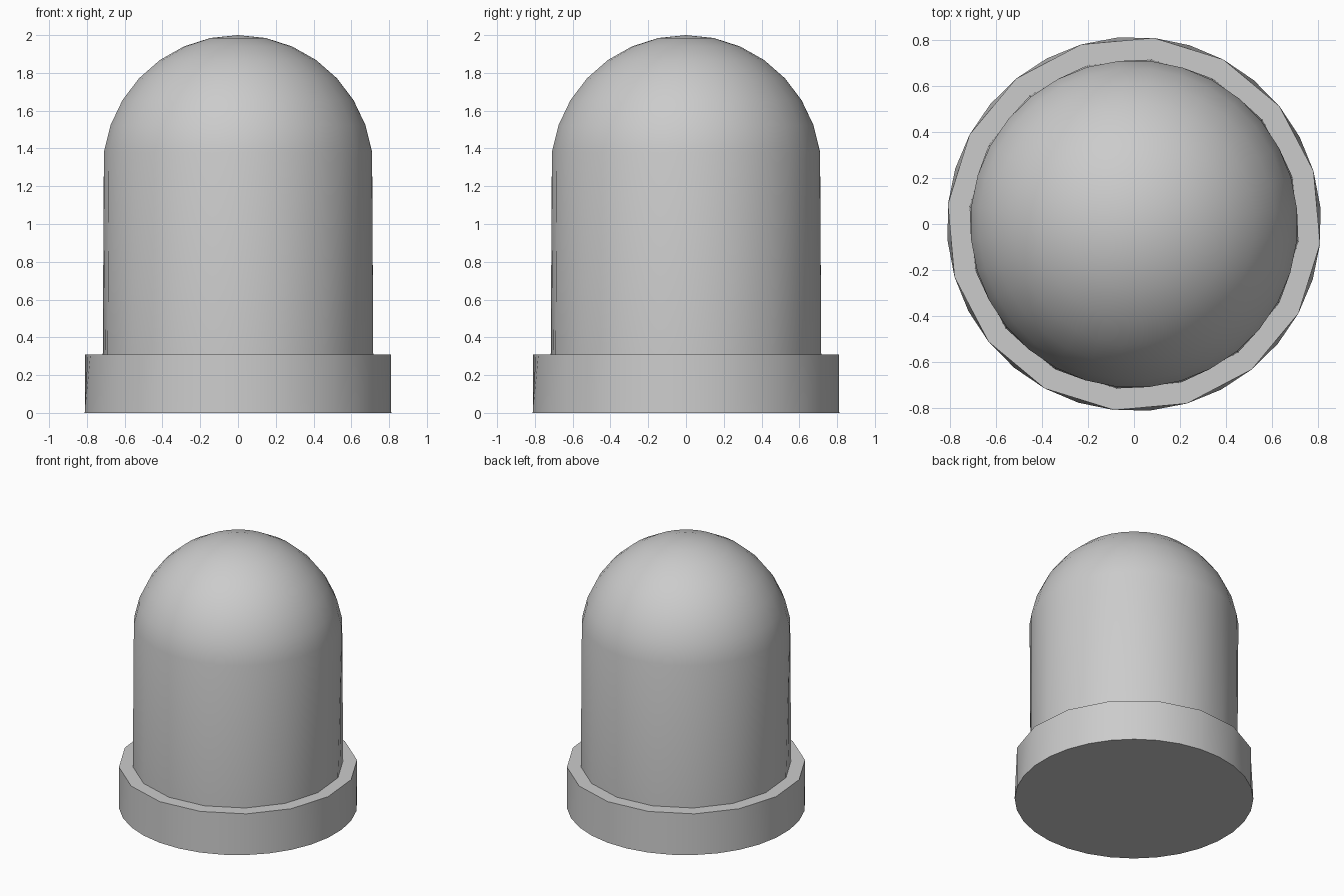
import bpy
import bmesh
from math import sin, cos, pi, radians

cube = bpy.data.objects.get("Cube")
if cube:
    bpy.data.objects.remove(cube)

SEGMENTS = 32
TURN = radians(-6)

grey = bpy.data.materials.new("plain grey")
grey.use_nodes = True
grey.diffuse_color = (0.6, 0.6, 0.6, 1)
grey.node_tree.nodes["Principled BSDF"].inputs["Base Color"].default_value = (0.6, 0.6, 0.6, 1)


def lathe(name, profile, cap_bottom=False, cap_top=False):
    """Revolve (radius, height, coarse) rings; coarse rings have half the sides."""
    bm = bmesh.new()
    rings = []
    for radius, z, coarse in profile:
        ring = []
        for i in range(SEGMENTS):
            r = radius * cos(2 * pi / SEGMENTS) if coarse and i % 2 else radius
            a = TURN + 2 * pi * i / SEGMENTS
            ring.append(bm.verts.new((r * cos(a), r * sin(a), z)))
        rings.append(ring)
    for low, high in zip(rings, rings[1:]):
        for i in range(SEGMENTS):
            j = (i + 1) % SEGMENTS
            bm.faces.new((low[i], low[j], high[j], high[i]))
    if cap_bottom:
        bm.faces.new(rings[0][::-1])
    if cap_top:
        # Close the crown with a fan around a single pole
        pole = bm.verts.new((0, 0, 2))
        for i in range(SEGMENTS):
            bm.faces.new((rings[-1][i], rings[-1][(i + 1) % SEGMENTS], pole))
    mesh = bpy.data.meshes.new(name)
    bm.to_mesh(mesh)
    bm.free()
    mesh.materials.append(grey)
    obj = bpy.data.objects.new(name, mesh)
    bpy.context.collection.objects.link(obj)
    bpy.ops.object.select_all(action="DESELECT")
    obj.select_set(True)
    bpy.context.view_layer.objects.active = obj
    bpy.ops.object.shade_smooth_by_angle(angle=radians(35))
    return obj


# Wide base flange: underside, outer wall and the flat ledge around the body
lathe("base_flange", [(0.815, 0, False), (0.815, 0.31, True), (0.72, 0.31, True)],
      cap_bottom=True)

# Straight body wall rising into a hemispherical dome
RADIUS, CENTRE = 0.72, 1.28
dome = [(RADIUS * cos(a), CENTRE + RADIUS * sin(a), False)
        for a in (radians(8 + 11.7 * k) for k in range(7))]
lathe("domed_body", [(RADIUS, 0.31, True)] + dome, cap_top=True)
